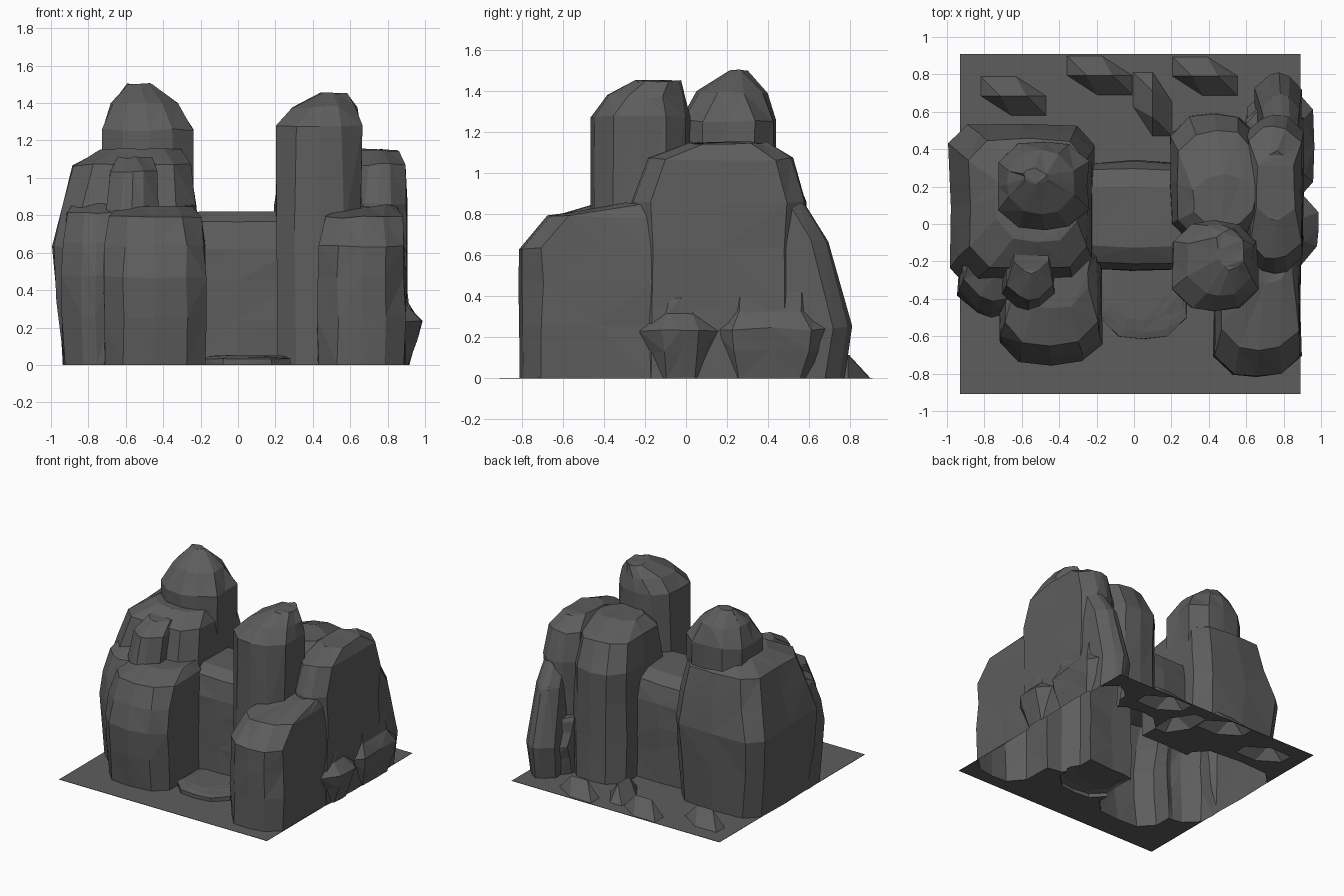
import bpy, bmesh, random

if "Cube" in bpy.data.objects:
    bpy.data.objects.remove(bpy.data.objects["Cube"])
random.seed(4)

# rock silhouettes: (height fraction, swelling, share of the top inset)
DOME = [(0, 0, 0), (.3, .6, 0), (.55, 1, 0), (.75, 0, 0), (.93, 0, .27), (1, 0, 1)]
TOWER = [(0, 0, 0), (.5, 0, 0), (.88, 0, 0), (.95, 0, .35), (1, 0, 1)]
PEAK = [(0, 0, 0), (.65, 0, 0), (.85, 0, .35), (1, 0, 1)]
SLOPE = [(0, 0, .15), (.28, 0, 0), (.75, 0, .45), (1, 0, 1)]
parts = []


def ring(z, x0, x1, y0, y1, jit):
    """Rectangle cross-section with cut corners and a slightly bowed front and back."""
    w, d = (x1 - x0) / 2, (y1 - y0) / 2
    c = min(.1, .56 * min(w, d))
    cx, cy = (x0 + x1) / 2, (y0 + y1) / 2
    quarter = [(c - w, -d), (0, -d - .015), (w - c, -d), (w, c - d), (w, 0), (w, d - c)]
    r = lambda: random.uniform(-jit, jit)
    return [(cx + s * x + r(), cy + s * y + r(), z + r()) for s in (1, -1) for x, y in quarter]


def add_part(bm, name):
    bmesh.ops.triangulate(bm, faces=bm.faces[:])
    bmesh.ops.recalc_face_normals(bm, faces=bm.faces[:])
    me = bpy.data.meshes.new(name)
    bm.to_mesh(me)
    bm.free()
    ob = bpy.data.objects.new(name, me)
    bpy.context.collection.objects.link(ob)
    parts.append(ob)


def rock(name, x, y, top, left, right, front, back, base=0, swell=0, shape=DOME, jit=.008):
    """Closed rock from a footprint, a top height and how far each side leans in."""
    bm = bmesh.new()
    rings = []
    for t, bulge, lean in [(-.15, 0, shape[0][2])] + shape:
        k = lean - swell * bulge
        level = ring(base + t * (top - base), x[0] + k * left, x[1] - k * right,
                     y[0] + k * front, y[1] - k * back, jit)
        rings.append([bm.verts.new(p) for p in level])
    for a, b in zip(rings, rings[1:]):
        for i in range(12):
            j = (i + 1) % 12
            bm.faces.new((a[i], a[j], b[j], b[i]))
    bm.faces.new(rings[0][::-1])
    bm.faces.new(rings[-1])
    add_part(bm, name)


# left cluster
rock("left_rock", (-.93, -.23), (-.28, .48), 1.15, .19, .07, .2, .15, swell=.3)
rock("left_peak", (-.72, -.245), (-.02, .43), 1.5, .13, .22, .24, .15, base=.8, shape=PEAK)
rock("left_ledge", (-.93, -.58), (-.45, 0), .87, .06, .02, .2, 0, swell=.15)
rock("front_left_rock", (-.71, -.18), (-.7, -.08), .85, .08, .06, .26, 0, swell=.15)
rock("left_knob", (-.7, -.43), (-.45, .03), 1.11, .06, .03, .2, 0)

# saddle between the clusters
rock("saddle", (-.42, .42), (-.235, .32), .82, .02, .02, .12, .13)

# right cluster
rock("right_tower", (.205, .66), (-.45, .0), 1.45, .24, .08, .22, .04, shape=TOWER)
rock("right_back_rock", (.2, .66), (-.1, .57), 1.15, .12, .02, .1, .32)
rock("right_side_rock", (.6, .9), (-.25, .57), 1.15, .06, .04, .28, .2)
rock("right_buttress", (.65, .9), (.2, .79), .9, .06, .03, 0, .26, shape=SLOPE)
rock("front_right_rock", (.43, .89), (-.8, -.06), .85, .12, .04, .5, 0)

# low swellings on the right wall
rock("right_foot_front", (.6, .91), (-.17, .12), .42, 0, .03, .02, .02, swell=2.5)
rock("right_foot_back", (.6, .91), (.17, .65), .44, 0, .025, .02, .03, swell=2.2)

# low rise on the ground in front of the saddle
rock("front_mound", (-.18, .28), (-.6, -.15), .05, .06, .06, .1, 0, shape=PEAK, jit=.003)

# small mounds on the ground behind: one of them runs front to back
for i, (cx, cy) in enumerate([(-.645, .685), (-.185, .795), (.1, .64), (.38, .79)]):
    w, d = (.125, .19) if i == 2 else (.195, .125)
    bm = bmesh.new()
    low = [bm.verts.new((cx + sx * w, cy + sy * d, -.02)) for sx, sy in
           ((-1, 1), (-1, 0), (0, -1), (1, -1), (1, 0), (0, 1))]
    ridge = (0, .07) if i == 2 else (.07, 0)
    high = [bm.verts.new((cx + s * ridge[0], cy + s * ridge[1], .115)) for s in (-1, 1)]
    bmesh.ops.convex_hull(bm, input=low + high)
    add_part(bm, "back_mound_%d" % (i + 1))

# ground slab, merged with every rock
bpy.ops.mesh.primitive_cube_add(size=1, location=(-.02, 0, -.0475))
terrain = bpy.context.object
terrain.name = "rock_terrain"
terrain.scale = (1.82, 1.82, .1)
bpy.ops.object.transform_apply(location=True, rotation=False, scale=True)
for p in parts:
    m = terrain.modifiers.new(p.name, 'BOOLEAN')
    m.operation = 'UNION'
    m.solver = 'EXACT'
    m.object = p
bpy.context.view_layer.update()
dg = bpy.context.evaluated_depsgraph_get()
merged = bpy.data.meshes.new_from_object(terrain.evaluated_get(dg))
terrain.modifiers.clear()
terrain.data = merged
for p in parts:
    bpy.data.objects.remove(p, do_unlink=True)

# open underside: keep only the skin above the ground
bm = bmesh.new()
bm.from_mesh(merged)
bmesh.ops.bisect_plane(bm, geom=bm.verts[:] + bm.edges[:] + bm.faces[:],
                       plane_co=(0, 0, 0), plane_no=(0, 0, 1), clear_inner=True)
for f in bm.faces:
    f.smooth = False
    f.material_index = 0
bm.to_mesh(merged)
bm.free()

# dark stone
stone = bpy.data.materials.new("dark_stone")
stone.diffuse_color = (.11, .11, .11, 1)
stone.use_nodes = True
stone.node_tree.nodes["Principled BSDF"].inputs["Base Color"].default_value = stone.diffuse_color
merged.materials.clear()
merged.materials.append(stone)
